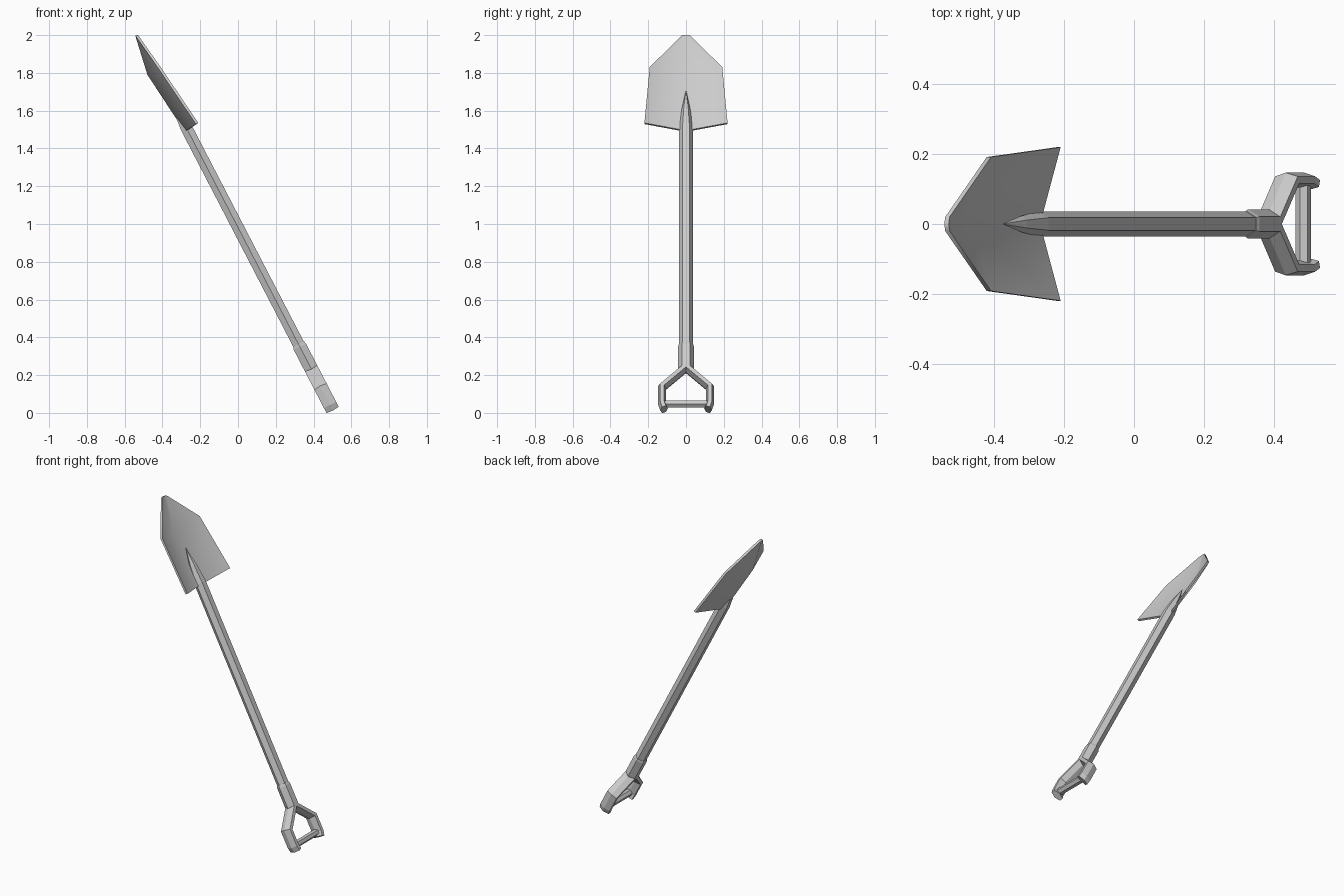
import bpy, bmesh, math
from mathutils import Matrix, Vector

if "Cube" in bpy.data.objects:
    bpy.data.objects.remove(bpy.data.objects["Cube"])

# The tool is modelled upright along its own axis, then tilted as a whole
TILT = Matrix.Translation((0.509, 0, 0)) @ Matrix.Rotation(math.radians(-27.4), 4, 'Y')


def finish(name, bm):
    bmesh.ops.recalc_face_normals(bm, faces=bm.faces)
    mesh = bpy.data.meshes.new(name)
    bm.to_mesh(mesh)
    bm.free()
    mesh.transform(TILT)
    obj = bpy.data.objects.new(name, mesh)
    bpy.context.collection.objects.link(obj)
    return obj


def sweep(name, path, sides=6):
    """Sweep a polygon along (y, z, depth radius, width radius) points with mitred joints."""
    bm = bmesh.new()
    pts = [Vector((0, p[0], p[1])) for p in path]
    rings = []
    for i, p in enumerate(pts):
        a = (p - pts[i - 1]).normalized() if i else None
        b = (pts[i + 1] - p).normalized() if i < len(pts) - 1 else None
        t = ((a or b) + (b or a)).normalized()
        side = Vector((0, t.z, -t.y)) / t.dot(a or b)
        ring = []
        for k in range(sides):
            ang = 2 * math.pi * k / sides
            ring.append(bm.verts.new(p + side * path[i][3] * math.cos(ang)
                                     + Vector((path[i][2] * math.sin(ang), 0, 0))))
        rings.append(ring)
    for r0, r1 in zip(rings, rings[1:]):
        for k in range(sides):
            j = (k + 1) % sides
            bm.faces.new((r0[k], r0[j], r1[j], r1[k]))
    bm.faces.new(rings[0])
    bm.faces.new(rings[-1])
    return finish(name, bm)


# Six-sided shaft tapering to a spike over the blade
sweep("shaft", [(0, z, r, r) for z, r in
                ((0.3, 0.036), (1.70, 0.036), (1.81, 0.023), (1.922, 0.001))])

# Collar between shaft and grip
sweep("collar", [(0, z, r, r) for z, r in
                 ((0.255, 0.040), (0.27, 0.042), (0.395, 0.042), (0.408, 0.038))])

# Forked grip arms, mirrored, and the crossbar
for label, s in (("left", 1), ("right", -1)):
    sweep("grip_arm_" + label,
          [(s * y, z, 0.042, 0.021) for y, z in
           ((0.0, 0.27), (0.126, 0.152), (0.126, 0.05), (0.116, 0.021))])
sweep("grip_bar", [(-0.125, 0.052, 0.023, 0.021), (0.125, 0.052, 0.023, 0.021)])

# Pointed blade folded along its centre, given thickness on the back
bm = bmesh.new()
base = bm.verts.new((-0.003, 0, 1.685))
mid = bm.verts.new((-0.040, 0, 2.044))
tip = bm.verts.new((-0.002, 0, 2.256))
for s in (1, -1):
    corner = bm.verts.new((0.068, s * 0.22, 1.694))
    shoulder = bm.verts.new((0.027, s * 0.192, 2.048))
    point = bm.verts.new((-0.001, s * 0.02, 2.253))
    for f in ((base, corner, shoulder, mid), (mid, shoulder, point, tip)):
        bm.faces.new(f if s > 0 else f[::-1])
bottom = bmesh.ops.duplicate(bm, geom=bm.verts[:] + bm.edges[:] + bm.faces[:])
vmap = bottom["vert_map"]
dup = [g for g in bottom["geom"] if isinstance(g, bmesh.types.BMVert)]
bmesh.ops.translate(bm, verts=dup, vec=(-0.014, 0, 0))
rims = [e for e in bm.edges if e.is_boundary]
bmesh.ops.bridge_loops(bm, edges=rims)
blade = finish("blade", bm)
bpy.context.view_layer.objects.active = blade
blade.select_set(True)
bpy.ops.object.shade_smooth_by_angle(angle=math.radians(45))
